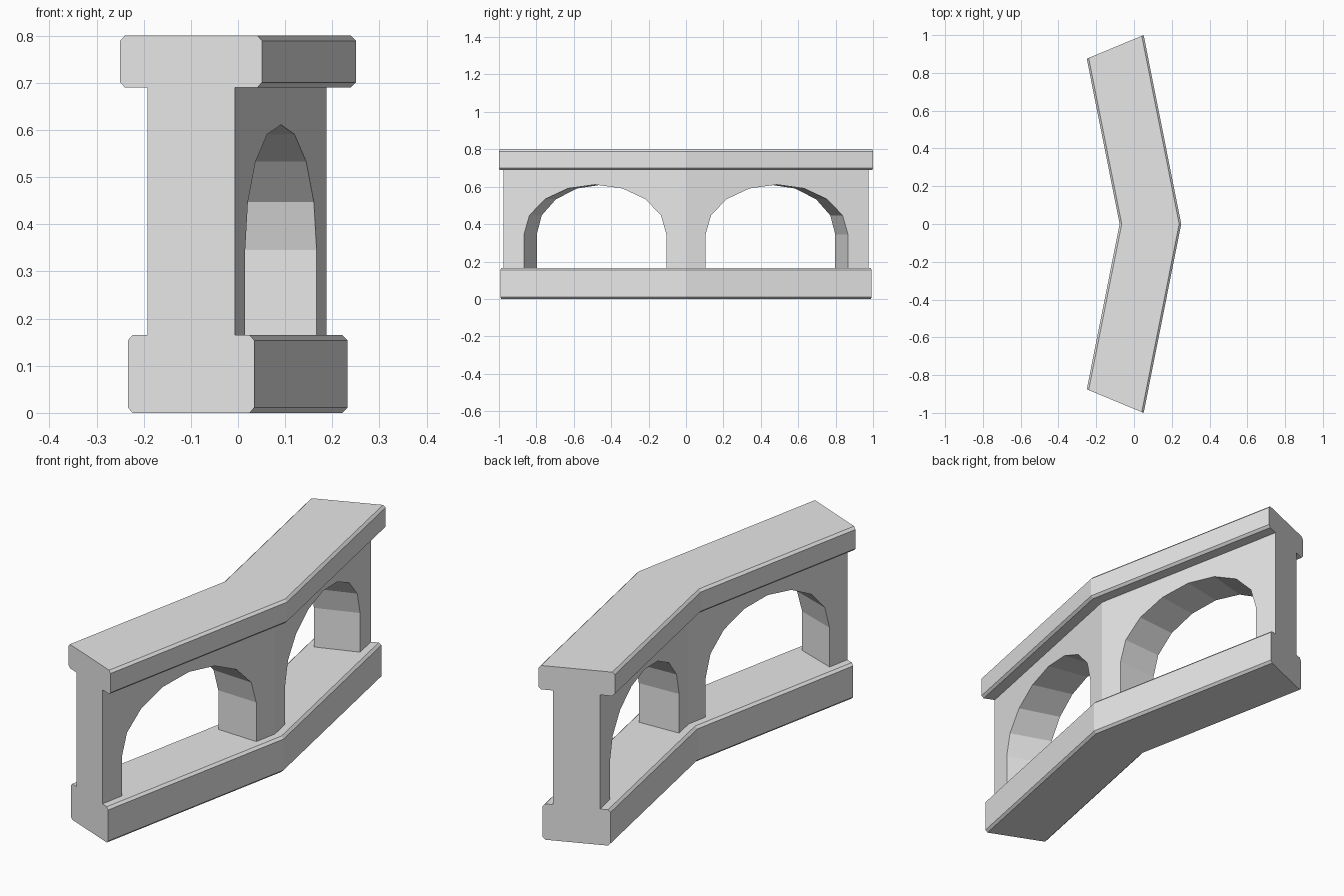
import bpy
import bmesh
from math import sin, cos, pi, radians

if "Cube" in bpy.data.objects:
    bpy.data.objects.remove(bpy.data.objects["Cube"], do_unlink=True)

# The railing follows two sides of a sixteen-sided ring
CENTRE_X = -2.363
STEP = radians(22.5)
MID_R = 2.45

stone = bpy.data.materials.new("light_grey_stone")
stone.use_nodes = True
GREY = (0.8, 0.8, 0.8, 1)
stone.diffuse_color = GREY
stone.node_tree.nodes["Principled BSDF"].inputs["Base Color"].default_value = GREY


def place(t, offset, z):
    """Point at fraction t along one straight side, offset from the ring's middle line."""
    r = MID_R + offset
    return (CENTRE_X + r * (1 + t * (cos(STEP) - 1)), r * t * sin(STEP), z)


def finish(name, bm):
    bmesh.ops.recalc_face_normals(bm, faces=bm.faces)
    mesh = bpy.data.meshes.new(name)
    bm.to_mesh(mesh)
    bm.free()
    mesh.materials.append(stone)
    obj = bpy.data.objects.new(name, mesh)
    bpy.context.collection.objects.link(obj)
    # The second side mirrors the first across the bend
    mirror = obj.modifiers.new("other_side", "MIRROR")
    mirror.use_axis = (False, True, False)
    return obj


def loft(bm, loop_a, loop_b, skip=()):
    """Join two matching vertex loops with quads."""
    n = len(loop_a)
    for i in range(n):
        if i not in skip:
            j = (i + 1) % n
            bm.faces.new((loop_a[i], loop_a[j], loop_b[j], loop_b[i]))


def beam(name, half, low, high, bevel=0.011):
    """Chamfered beam swept from the bend to the end cut."""
    half_profile = [(half - bevel, low), (half, low + bevel),
                    (half, high - bevel), (half - bevel, high)]
    profile = half_profile + [(-x, z) for x, z in reversed(half_profile)]
    bm = bmesh.new()
    bend, end = [[bm.verts.new(place(t, x, z)) for x, z in profile] for t in (0, 1)]
    loft(bm, bend, end)
    bm.faces.new(end)
    return finish(name, bm)


def arched_wall(name, half, low, high):
    """Wall panel with a faceted arch rising from its foot."""
    middle, reach, spring, rise = 0.4975, 0.39, 0.345, 0.266
    arch = [(middle - reach * cos(pi * i / 8), spring + rise * sin(pi * i / 8))
            for i in range(9)]
    outline = [(0, high), (0, low), (middle - reach, low)] + arch
    outline += [(middle + reach, low), (1, low), (1, high)]
    bm = bmesh.new()
    inner, outer = [[bm.verts.new(place(t, side, z)) for t, z in outline]
                    for side in (-half, half)]
    loft(bm, inner, outer, skip=(0,))
    bm.faces.new(inner)
    bm.faces.new(outer)
    return finish(name, bm)


beam("base_plinth", 0.145, 0, 0.165)
arched_wall("arched_wall", 0.1005, 0.165, 0.69)
beam("top_rail", 0.163, 0.69, 0.8)
